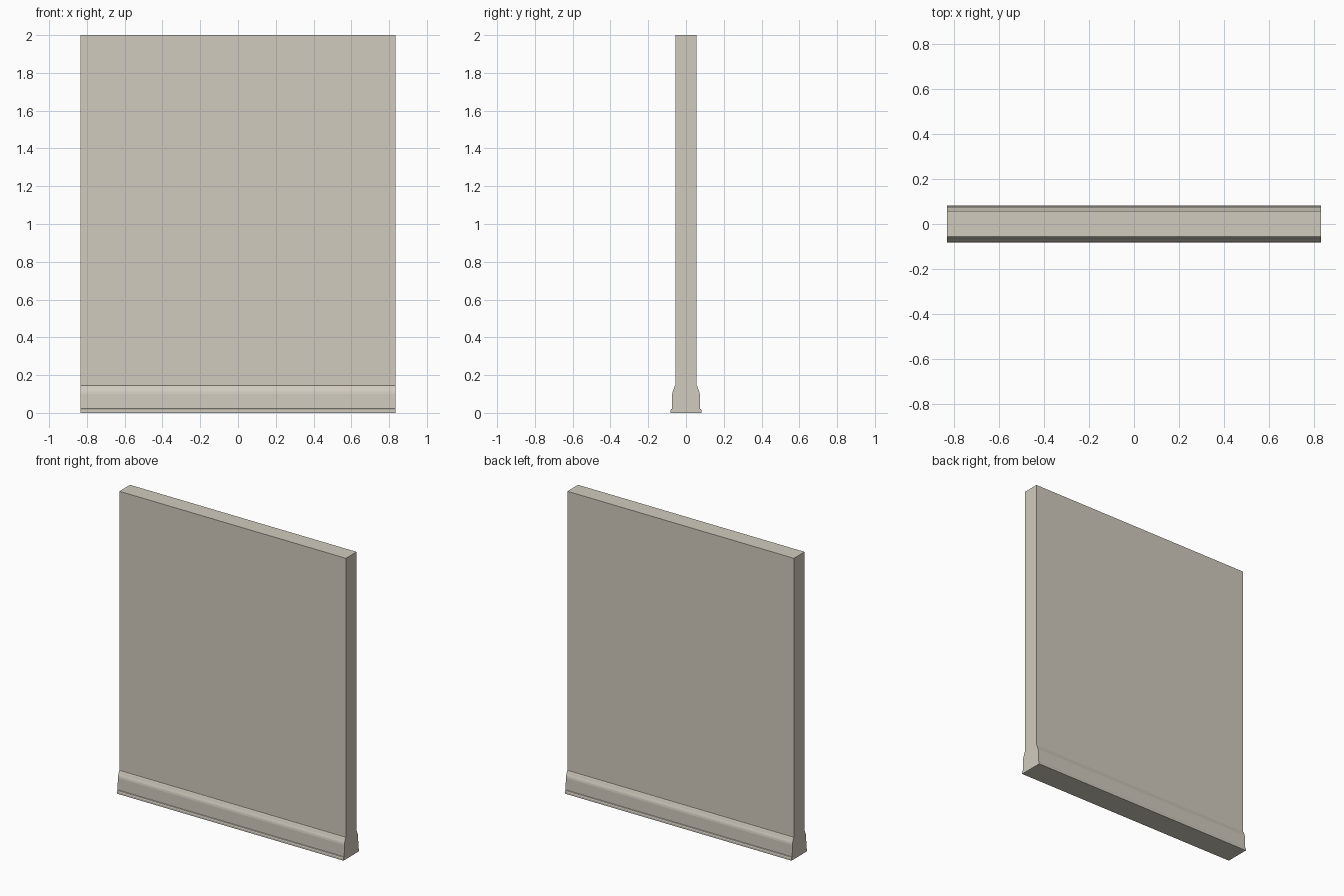
import bpy
import bmesh

cube = bpy.data.objects.get("Cube")
if cube:
    bpy.data.objects.remove(cube, do_unlink=True)

HALF_LENGTH = 0.833
HALF_WALL = 0.056

plaster = bpy.data.materials.new("warm_grey_plaster")
plaster.use_nodes = True
colour = (0.64, 0.60, 0.52, 1)
plaster.diffuse_color = colour
plaster.node_tree.nodes["Principled BSDF"].inputs["Base Color"].default_value = colour


def extrude_profile(name, profile, side=1):
    """Sweep a closed (y, z) profile along the whole length of the wall."""
    bm = bmesh.new()
    face = bm.faces.new([bm.verts.new((-HALF_LENGTH, side * y, z)) for y, z in profile])
    swept = bmesh.ops.extrude_face_region(bm, geom=[face])["geom"]
    verts = [v for v in swept if isinstance(v, bmesh.types.BMVert)]
    bmesh.ops.translate(bm, verts=verts, vec=(2 * HALF_LENGTH, 0, 0))
    bmesh.ops.recalc_face_normals(bm, faces=bm.faces)
    mesh = bpy.data.meshes.new(name)
    bm.to_mesh(mesh)
    bm.free()
    mesh.materials.append(plaster)
    obj = bpy.data.objects.new(name, mesh)
    bpy.context.collection.objects.link(obj)
    return obj


# Wall slab
extrude_profile("wall_panel", [(-HALF_WALL, 0), (HALF_WALL, 0),
                               (HALF_WALL, 2), (-HALF_WALL, 2)])

# Moulded skirting: foot lip, flat board, then a stepped, sloping top
skirting = [(HALF_WALL, 0), (0.082, 0), (0.082, 0.014), (0.079, 0.02),
            (0.074, 0.022), (0.073, 0.1), (0.071, 0.112), (0.068, 0.12),
            (0.066, 0.124), (0.061, 0.138), (0.059, 0.143), (HALF_WALL, 0.145)]
for name, side in (("front_skirting", -1), ("back_skirting", 1)):
    extrude_profile(name, skirting, side)
